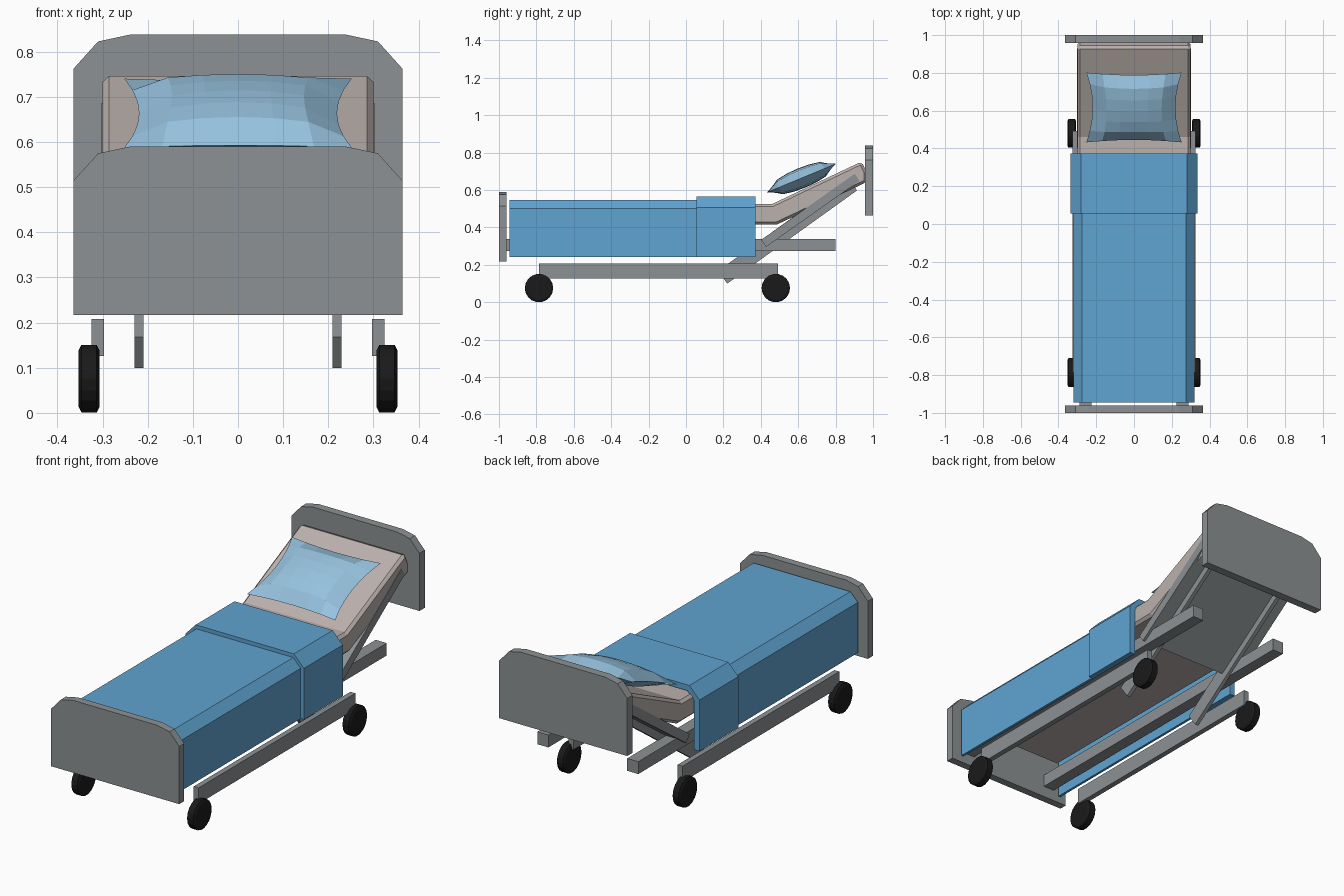
import bpy, bmesh, math
from mathutils import Vector

if "Cube" in bpy.data.objects:
    bpy.data.objects.remove(bpy.data.objects["Cube"])


def material(name, rgb):
    m = bpy.data.materials.new(name)
    m.diffuse_color = (*rgb, 1)
    m.use_nodes = True
    m.node_tree.nodes["Principled BSDF"].inputs["Base Color"].default_value = m.diffuse_color
    return m


GREY = material("frame grey", (0.262, 0.283, 0.292))
BLUE = material("blanket blue", (0.117, 0.37, 0.64))
PALE = material("pillow pale blue", (0.31, 0.545, 0.74))
BEIGE = material("mattress beige", (0.50, 0.44, 0.42))
BLACK = material("tyre black", (0.01, 0.01, 0.01))


def finish(name, bm, mat):
    bmesh.ops.recalc_face_normals(bm, faces=bm.faces)
    me = bpy.data.meshes.new(name)
    bm.to_mesh(me)
    bm.free()
    me.materials.append(mat)
    ob = bpy.data.objects.new(name, me)
    bpy.context.collection.objects.link(ob)
    return ob


def prism(name, pts, axis, a, b, mat):
    """Extrude a profile: (x, z) along y, or (y, z) along x, from a to b."""
    bm = bmesh.new()
    place = (lambda p, t: (p[0], t, p[1])) if axis == 'y' else (lambda p, t: (t, p[0], p[1]))
    face = bm.faces.new([bm.verts.new(place(p, a)) for p in pts])
    ext = bmesh.ops.extrude_face_region(bm, geom=[face])
    d = Vector(place((0, 0), b - a))
    bmesh.ops.translate(bm, vec=d, verts=[v for v in ext['geom'] if isinstance(v, bmesh.types.BMVert)])
    return finish(name, bm, mat)


def bar(name, p, q, thick, a, b, mat):
    """Bar between two (y, z) points, from x = a to x = b."""
    p, q = Vector(p), Vector(q)
    d = (q - p).normalized()
    n = Vector((-d.y, d.x)) * thick / 2
    return prism(name, [p - n, q - n, q + n, p + n], 'x', a, b, mat)


def mirrored(half):
    return half + [(-x, z) for x, z in reversed(half)]


# End boards with clipped corners
def board(name, z, y0, y1):
    half = [(0.365, z), (0.365, z + 0.297), (0.31, z + 0.358), (0.24, z + 0.373)]
    prism(name, mirrored(half), 'y', y0, y1, GREY)


board("footboard", 0.217, -1.0, -0.96)
board("headboard", 0.465, 0.957, 1.0)

# Mattress with raised back section
mattress = prism("mattress", [(-0.945, 0.415), (0.485, 0.415), (0.965, 0.642), (0.965, 0.70),
                              (0.938, 0.752), (0.46, 0.525), (-0.945, 0.525)], 'x', -0.30, 0.30, BEIGE)
bv = mattress.modifiers.new("soft edges", 'BEVEL')
bv.width, bv.segments, bv.limit_method, bv.angle_limit = 0.014, 1, 'ANGLE', math.radians(50)


# Blanket and its turned-down fold, open underneath
def cover(name, w, top, shoulder_x, shoulder_z, t, y0, y1):
    outer = [(w, 0.242), (w, shoulder_z), (shoulder_x, top)]
    inner = [(w - t, 0.242), (w - t, shoulder_z - t * 0.4), (shoulder_x - t * 0.4, top - t)]
    pts = mirrored(outer) + list(reversed(mirrored(inner)))
    prism(name, pts, 'y', y0, y1, BLUE)


cover("blanket", 0.319, 0.546, 0.276, 0.502, 0.013, -0.945, 0.07)
cover("blanket_fold", 0.337, 0.566, 0.28, 0.506, 0.03, 0.055, 0.372)

# Pillow: pinched cushion, tilted with the back section
bm = bmesh.new()
N = 6
tilt = math.radians(22.5)
for side in (1, -1):
    grid = []
    for i in range(N + 1):
        row = []
        for j in range(N + 1):
            u, v = 2 * i / N - 1, 2 * j / N - 1
            x = 0.252 * u * (1 - 0.13 * (1 - v * v))
            y = 0.2 * v * (1 - 0.07 * (1 - u * u))
            h = side * 0.055 * ((1 - u * u) * (1 - v * v)) ** 0.45
            row.append(bm.verts.new((x, 0.617 + y * math.cos(tilt) - h * math.sin(tilt),
                                     0.664 + y * math.sin(tilt) + h * math.cos(tilt))))
        grid.append(row)
    for i in range(N):
        for j in range(N):
            bm.faces.new((grid[i][j], grid[i + 1][j], grid[i + 1][j + 1], grid[i][j + 1]))
bmesh.ops.remove_doubles(bm, verts=bm.verts, dist=1e-4)
finish("pillow", bm, PALE)

# Panel carrying the raised back
bar("back_panel", (0.415, 0.315), (0.915, 0.668), 0.046, -0.302, 0.302, GREY)


# Tyre with chamfered rims
def wheel(name, x, y):
    bm = bmesh.new()
    n = 18
    rings = [[bm.verts.new((x + dx, y + r * math.cos(2 * math.pi * k / n),
                            0.076 + r * math.sin(2 * math.pi * k / n))) for k in range(n)]
             for dx, r in ((-0.023, 0.064), (-0.017, 0.076), (0.017, 0.076), (0.023, 0.064))]
    for a, b in zip(rings, rings[1:]):
        for k in range(n):
            bm.faces.new((a[k], a[(k + 1) % n], b[(k + 1) % n], b[k]))
    bm.faces.new(rings[0])
    bm.faces.new(rings[-1])
    finish(name, bm, BLACK)


# Paired frame parts
for s, label in ((-1, "left"), (1, "right")):
    bar("upper_rail_" + label, (-0.965, 0.307), (0.80, 0.307), 0.064, s * 0.225, s * 0.288, GREY)
    bar("base_rail_" + label, (-0.785, 0.167), (0.492, 0.167), 0.082, s * 0.297, s * 0.325, GREY)
    bar("lift_strut_" + label, (0.196, 0.134), (0.89, 0.632), 0.084, s * 0.209, s * 0.229, GREY)
    wheel("front_wheel_" + label, s * 0.33, -0.786)
    wheel("back_wheel_" + label, s * 0.33, 0.48)
